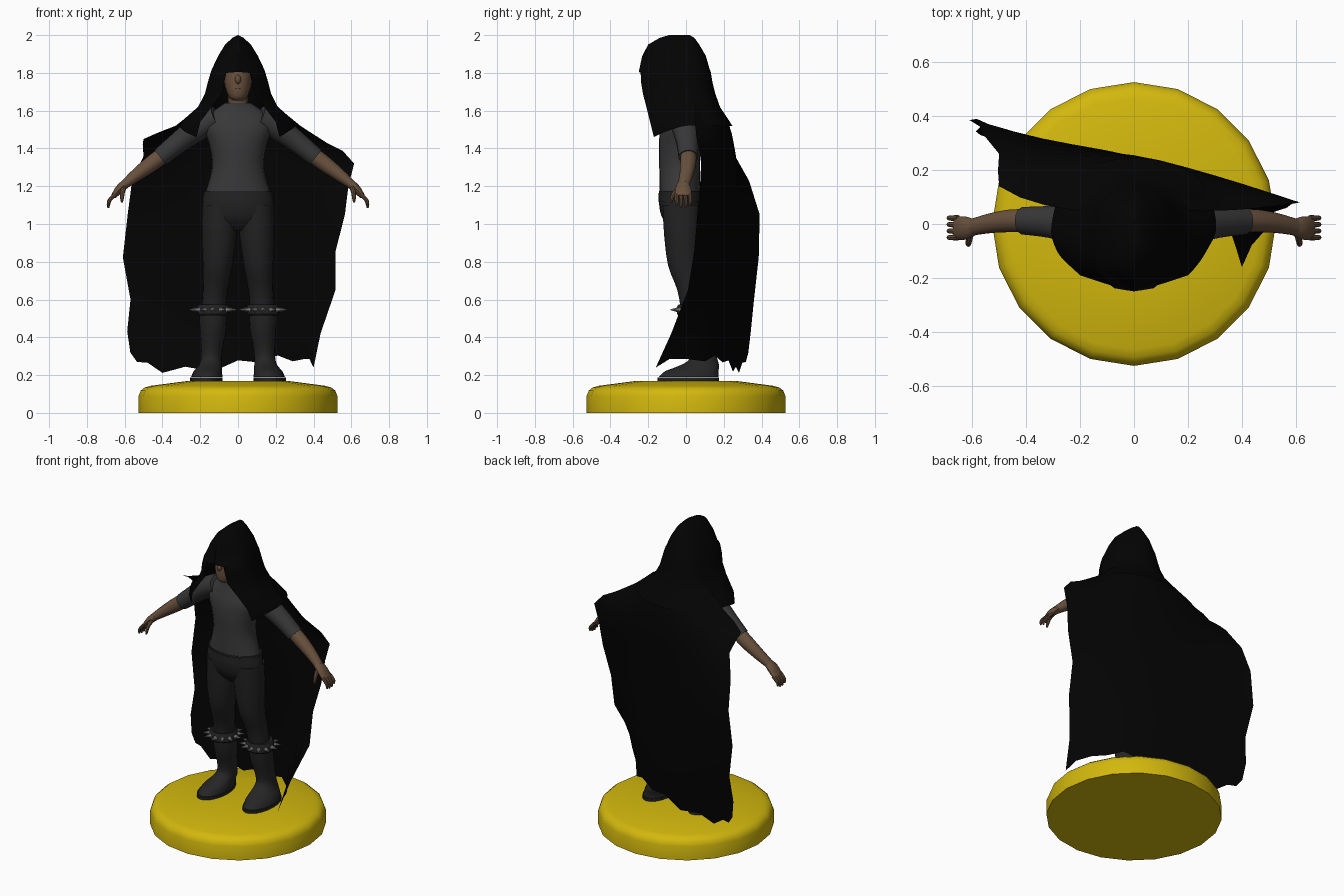
import bpy, bmesh, math, random
from mathutils import Vector

random.seed(4)


def material(name, r, g, b):
    m = bpy.data.materials.new(name)
    m.diffuse_color = (r, g, b, 1)
    return m


YELLOW = material("yellow", 0.65, 0.48, 0.004)
BLACK = material("black_cloth", 0.001, 0.001, 0.001)
SHIRT = material("shirt_grey", 0.04, 0.04, 0.042)
DARK = material("dark_grey", 0.016, 0.016, 0.017)
BOOT = material("boot_grey", 0.019, 0.019, 0.02)
SKIN = material("skin", 0.14, 0.082, 0.047)
LIP = material("lip", 0.1, 0.055, 0.035)
STEEL = material("steel", 0.3, 0.3, 0.3)


def finish(name, bm, mat, angle=40):
    bmesh.ops.remove_doubles(bm, verts=bm.verts, dist=0.0005)
    bmesh.ops.recalc_face_normals(bm, faces=bm.faces)
    me = bpy.data.meshes.new(name)
    bm.to_mesh(me)
    bm.free()
    me.materials.append(mat)
    ob = bpy.data.objects.new(name, me)
    bpy.context.collection.objects.link(ob)
    bpy.ops.object.select_all(action='DESELECT')
    ob.select_set(True)
    bpy.context.view_layer.objects.active = ob
    bpy.ops.object.shade_smooth_by_angle(angle=math.radians(angle))
    return ob


def curve(pts, steps):
    """Catmull-Rom resampling of a list of vectors (any dimension)."""
    pts = [Vector(p) for p in pts]
    out = []
    for i in range(len(pts) - 1):
        a, b, c, d = pts[max(i - 1, 0)], pts[i], pts[i + 1], pts[min(i + 2, len(pts) - 1)]
        for k in range(steps):
            t = k / steps
            out.append(b + (c - a) * (t / 2) + (a * 2 - b * 5 + c * 4 - d) * (t * t / 2)
                       + (b * 3 - a - c * 3 + d) * (t ** 3 / 2))
    return out + [pts[-1]]


def skin_rows(bm, rows, closed):
    vs = [[bm.verts.new(p) for p in r] for r in rows]
    n = len(rows[0])
    for a, b in zip(vs, vs[1:]):
        for j in range(n if closed else n - 1):
            k = (j + 1) % n
            bm.faces.new((a[j], a[k], b[k], b[j]))
    return vs


def loft(name, stations, mat, side=1, flat=False, n=14, steps=3):
    """Elliptical tube through (x, y, z, rx, ry); flat keeps rings horizontal."""
    pos = curve([(side * s[0], s[1], s[2]) for s in stations], steps)
    rad = curve([(s[3], s[4]) for s in stations], steps)
    rows = []
    for i, (c, r) in enumerate(zip(pos, rad)):
        t = (pos[min(i + 1, len(pos) - 1)] - pos[max(i - 1, 0)]).normalized()
        if flat:
            t = Vector((0, 0, 1))
        u = Vector((0, 1, 0))
        u = (u - t * u.dot(t)).normalized()
        s = u.cross(t)
        rows.append([c + s * r.x * math.cos(a) + u * r.y * math.sin(a)
                     for a in (2 * math.pi * k / n for k in range(n))])
    bm = bmesh.new()
    vs = skin_rows(bm, rows, True)
    bm.faces.new(vs[0])
    bm.faces.new(vs[-1])
    return finish(name, bm, mat)


def ellipsoid(name, centre, size, mat):
    bm = bmesh.new()
    bmesh.ops.create_uvsphere(bm, u_segments=20, v_segments=14, radius=1)
    bmesh.ops.scale(bm, vec=size, verts=bm.verts)
    bmesh.ops.translate(bm, vec=centre, verts=bm.verts)
    return finish(name, bm, mat)


# Round stand, 20 sides with a rounded rim and slightly domed top
bm = bmesh.new()
profile = [(0.526, 0), (0.526, 0.09), (0.515, 0.118), (0.495, 0.134), (0.465, 0.143), (0.26, 0.17)]
vs = skin_rows(bm, [[(r * math.cos(k * math.pi / 10), r * math.sin(k * math.pi / 10), z)
                     for k in range(20)] for r, z in profile], True)
bm.faces.new(vs[0])
bm.faces.new(vs[-1])
finish("stand", bm, YELLOW)

# Torso and hips
loft("shirt", [(0, -.032, 1.16, .175, .108), (0, -.033, 1.24, .15, .108), (0, -.034, 1.32, .137, .108),
               (0, -.034, 1.42, .152, .11), (0, -.032, 1.5, .178, .103), (0, -.03, 1.56, .168, .085),
               (0, -.03, 1.61, .115, .07), (0, -.04, 1.64, .07, .058)], SHIRT, flat=True, n=24)
loft("trouser_hips", [(0, -.03, 1.175, .18, .112), (0, -.03, 1.1, .188, .112), (0, -.025, 1.04, .19, .104),
                      (0, -.02, .995, .165, .08), (0, -.02, .965, .08, .05)], DARK, flat=True, n=24)
loft("waistband", [(0, -.03, 1.165, .182, .115), (0, -.03, 1.12, .189, .117)], DARK, flat=True, n=24)

# Neck, head and face
loft("neck", [(0, -.035, 1.6, .06, .055), (0, -.05, 1.66, .052, .052), (0, -.07, 1.73, .055, .06)],
     SKIN, flat=True)
loft("head", [(0, -.135, 1.655, .026, .032), (0, -.125, 1.675, .05, .062), (0, -.105, 1.73, .07, .09),
              (0, -.09, 1.8, .078, .1), (0, -.08, 1.86, .075, .1), (0, -.075, 1.91, .05, .07),
              (0, -.075, 1.93, .012, .02)], SKIN, flat=True, n=20)
ellipsoid("nose", (0, -.19, 1.765), (.016, .02, .024), SKIN)
ellipsoid("mouth", (0, -.184, 1.718), (.024, .01, .006), LIP)

for side, tag in ((1, "left"), (-1, "right")):
    # Sleeve and forearm
    loft(tag + "_sleeve", [(.11, -.025, 1.56, .07, .078), (.2, -.005, 1.515, .068, .073),
                           (.31, .008, 1.435, .057, .06), (.41, .012, 1.353, .05, .052)], SHIRT, side)
    loft(tag + "_forearm", [(.37, .012, 1.385, .043, .043), (.45, .012, 1.325, .043, .043),
                            (.53, .003, 1.265, .035, .037), (.6, -.012, 1.21, .024, .031)], SKIN, side)
    # Hand with curled fingers and thumb
    loft(tag + "_palm", [(.59, -.012, 1.217, .024, .03), (.625, -.015, 1.187, .023, .043),
                         (.66, -.015, 1.145, .014, .043)], SKIN, side, n=12)
    for i in range(4):
        y = -.05 + i * .024
        drop = (0.008, 0, 0.002, 0.014)[i]
        loft(f"{tag}_finger_{i + 1}", [(.652, y, 1.155, .011, .011), (.677, y, 1.13, .01, .01),
                                       (.686, y, 1.103 + drop, .009, .009),
                                       (.686, y, 1.085 + drop, .005, .005)], SKIN, side, n=8, steps=2)
    loft(tag + "_thumb", [(.605, -.03, 1.195, .015, .015), (.612, -.062, 1.165, .012, .012),
                          (.614, -.075, 1.135, .01, .01), (.615, -.078, 1.115, .005, .005)],
         SKIN, side, n=8, steps=2)

    # Trouser leg and boot
    loft(tag + "_trouser_leg", [(.098, -.025, 1.1, .09, .1), (.1, -.02, .95, .093, .098),
                                (.108, -.01, .78, .078, .086), (.12, .025, .65, .066, .072),
                                (.13, .04, .53, .064, .066)], DARK, side, flat=True, n=18)
    loft(tag + "_boot", [(.132, .04, .56, .072, .074), (.132, .06, .45, .07, .075),
                         (.138, .083, .35, .058, .068), (.142, .092, .285, .056, .074),
                         (.148, .07, .25, .062, .105), (.16, .03, .22, .075, .142),
                         (.165, .015, .19, .083, .158)], BOOT, side, flat=True, n=20)
    loft(tag + "_sole", [(.167, .012, .188, .086, .163), (.167, .012, .163, .086, .163)],
         DARK, side, flat=True, n=20, steps=1)

    # Studded band with spikes pointing outward
    loft(tag + "_band", [(.133, .04, .515, .078, .08), (.133, .04, .523, .085, .087),
                         (.133, .04, .563, .085, .087), (.133, .04, .575, .076, .078)],
         DARK, side, flat=True, n=20, steps=1)
    bm = bmesh.new()
    for k in range(12):
        a = 2 * math.pi * k / 12
        d = Vector((math.cos(a), math.sin(a), 0))
        geo = bmesh.ops.create_cone(bm, cap_ends=True, segments=8, radius1=.016, radius2=.001, depth=.05)
        mid = Vector((side * .133, .04, .546)) + d * .1
        rot = d.to_track_quat('Z', 'Y')
        for v in geo["verts"]:
            v.co = rot @ v.co + mid
    finish(tag + "_spikes", bm, STEEL)

# Hood: slices of (z, half width, front y, back y, half opening, lift at the sides)
slices = [(2.0, 0, -.09, .02, 0, 0), (1.985, .03, -.14, .045, 0, 0), (1.95, .068, -.2, .07, 0, 0),
          (1.89, .105, -.232, .105, 0, 0), (1.805, .138, -.25, .125, 0, .015), (1.80, .142, -.24, .13, .062, .01),
          (1.75, .16, -.238, .14, .073, 0), (1.69, .175, -.228, .155, .085, 0), (1.62, .21, -.21, .18, .14, 0),
          (1.54, .28, -.19, .22, .2, .02), (1.46, .305, -.17, .245, .22, .06)]
rows = []
for z, w, yf, yb, g, lift in slices:
    d = yb - yf
    # the flap over the left shoulder hangs slimmer than the one on the right
    right, left = [[(s * g, yf, z), (s * (g + k * (w - g)), yf + .16 * d, z + lift * .5),
                    (s * w, yf + .42 * d, z + lift), (s * .76 * w, yf + .84 * d, z + lift)]
                   for s, k in ((-1, .75), (1, .55))]
    rows.append(curve(left + [(0, yb, z + lift)] + right[::-1], 4))
bm = bmesh.new()
skin_rows(bm, rows, False)
bmesh.ops.dissolve_degenerate(bm, dist=0.0005, edges=bm.edges)
finish("hood", bm, BLACK, 60)

# Cape: sheet lofted through rows running from one side edge across the back to the other
cape = [[(-.2, .05, 1.63), (-.12, .14, 1.63), (0, .17, 1.63), (.12, .14, 1.63), (.2, .05, 1.63)],
        [(-.33, .07, 1.52), (-.2, .19, 1.54), (0, .225, 1.54), (.18, .17, 1.55), (.33, .05, 1.52)],
        [(-.5, .14, 1.45), (-.28, .24, 1.44), (0, .25, 1.4), (.25, .18, 1.44), (.47, .06, 1.43)],
        [(-.5, .26, 1.36), (-.3, .275, 1.3), (0, .255, 1.25), (.3, .18, 1.28), (.615, .08, 1.32)],
        [(-.6, .39, 1.05), (-.35, .315, 1.05), (0, .25, 1.05), (.3, .165, 1.05), (.55, .06, 1.05)],
        [(-.585, .36, .6), (-.33, .31, .6), (0, .25, .62), (.28, .15, .62), (.5, .01, .65)],
        [(-.57, .33, .32), (-.4, .28, .23), (0, .225, .26), (.29, .1, .28), (.4, -.16, .24)]]
across = [curve(r, 3) for r in cape]
down = [curve(col, 2) for col in zip(*across)]
# Ragged hem and side edges
for i, col in enumerate(down[1:-1]):
    col[-1].z += random.uniform(.01, .03) if i % 2 else random.uniform(-.03, 0)
down[-2][-1].z = .285
for edge in (down[0], down[-1]):
    for k, p in enumerate(edge[7:-1]):
        p.x += .016 if k % 2 else -.01
bm = bmesh.new()
skin_rows(bm, down, False)
finish("cape", bm, BLACK, 60)
